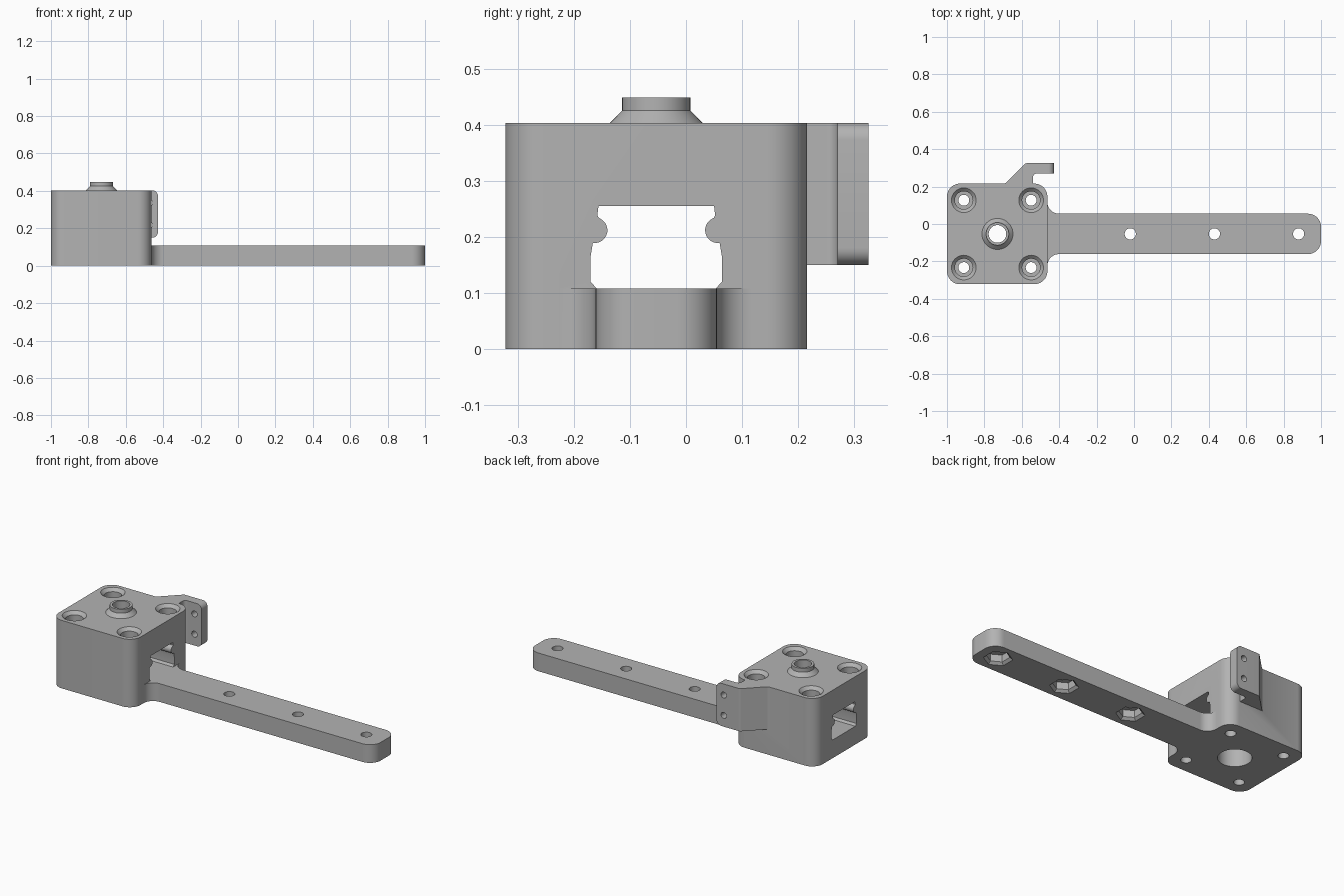
import bpy, bmesh, math
from mathutils import Vector, Matrix

cube = bpy.data.objects.get("Cube")
if cube:
    bpy.data.objects.remove(cube, do_unlink=True)

grey = bpy.data.materials.new("light_grey")
grey.use_nodes = True
GREY = (0.45, 0.45, 0.45, 1)
grey.diffuse_color = GREY
grey.node_tree.nodes["Principled BSDF"].inputs["Base Color"].default_value = GREY

AXIS_Y = -0.053     # centre line of arm, bore and tunnel
HEAD_X = -0.73      # centre of head block
TOP = 0.403
ARM_TOP = 0.108


def finish(name, bm):
    bmesh.ops.recalc_face_normals(bm, faces=bm.faces)
    mesh = bpy.data.meshes.new(name)
    bm.to_mesh(mesh)
    bm.free()
    mesh.materials.append(grey)
    ob = bpy.data.objects.new(name, mesh)
    bpy.context.collection.objects.link(ob)
    return ob


def rounded(corners, steps=10):
    """Outline from (x, y, radius) corners, convex or concave."""
    out = []
    for i, (x, y, r) in enumerate(corners):
        p = Vector((x, y))
        if r == 0:
            out.append(p)
            continue
        a = (Vector(corners[i - 1][:2]) - p).normalized()
        b = (Vector(corners[(i + 1) % len(corners)][:2]) - p).normalized()
        half = a.angle(b) / 2
        centre = p + (a + b).normalized() * r / math.sin(half)
        start = p + a * r / math.tan(half) - centre
        end = p + b * r / math.tan(half) - centre
        turn = math.atan2(start.x * end.y - start.y * end.x, start.dot(end))
        for k in range(steps + 1):
            out.append(centre + Matrix.Rotation(turn * k / steps, 2) @ start)
    return out


def prism(name, outline, low, high, along_x=False):
    bm = bmesh.new()
    place = (lambda u, v, w: (w, u, v)) if along_x else (lambda u, v, w: (u, v, w))
    face = bm.faces.new([bm.verts.new(place(u, v, low)) for u, v in outline])
    ext = bmesh.ops.extrude_face_region(bm, geom=[face])
    moved = [g for g in ext["geom"] if isinstance(g, bmesh.types.BMVert)]
    bmesh.ops.translate(bm, verts=moved, vec=place(0, 0, high - low))
    return finish(name, bm)


def revolve(name, profile, x, y, sides=40, turn=0.0):
    """Solid of revolution from (radius, height) pairs, capped at both ends."""
    bm = bmesh.new()
    angles = [turn + math.tau * i / sides for i in range(sides)]
    rings = [[bm.verts.new((x + r * math.cos(a), y + r * math.sin(a), z))
              for a in angles] for r, z in profile]
    for lo, hi in zip(rings, rings[1:]):
        for i in range(sides):
            j = (i + 1) % sides
            bm.faces.new((lo[i], lo[j], hi[j], hi[i]))
    bm.faces.new(rings[0])
    bm.faces.new(rings[-1])
    return finish(name, bm)


def combine(target, other, operation):
    mod = target.modifiers.new(other.name, "BOOLEAN")
    mod.operation = operation
    mod.solver = "EXACT"
    mod.object = other
    bpy.context.view_layer.objects.active = target
    bpy.ops.object.modifier_apply(modifier=mod.name)
    bpy.data.objects.remove(other, do_unlink=True)


# Head block
L, R, F, B = -1.0, -0.463, -0.322, 0.216
body = prism("head_block_with_arm",
             rounded([(L, F, .07), (R, F, .07), (R, B, .07), (L, B, .07)]), 0, TOP)

# Arm with flared root and rounded tip
half, flare = 0.108, 0.062
lo, hi = AXIS_Y - half, AXIS_Y + half
arm = prism("arm", rounded([
    (-0.6, lo - flare - .001, 0), (R, lo - flare - .001, 0), (R, lo, flare),
    (1, lo, .07), (1, hi, .07),
    (R, hi, flare), (R, hi + flare + .001, 0), (-0.6, hi + flare + .001, 0)]), 0, ARM_TOP)
combine(body, arm, "UNION")

# Side bracket with a rounded tab
bracket = prism("side_bracket", rounded([
    (-0.72, 0.18, 0), (-0.54, 0.18, 0), (-0.54, 0.27, .02), (-0.428, 0.27, 0),
    (-0.428, 0.325, 0), (-0.58, 0.325, .02), (-0.69, B, .02), (-0.72, B - .004, 0)]), 0.15, TOP)
bm = bmesh.new()
bm.from_mesh(bracket.data)
tips = [e for e in bm.edges if all(v.co.x > -0.43 for v in e.verts)
        and abs(e.verts[0].co.z - e.verts[1].co.z) < .001]
bmesh.ops.bevel(bm, geom=tips, offset=.03, segments=8, profile=.5, affect="EDGES")
bm.to_mesh(bracket.data)
bm.free()
combine(body, bracket, "UNION")

# Spout on top
spout = revolve("spout", [(.083, .36), (.083, TOP), (.061, .425), (.061, .448)], HEAD_X, AXIS_Y)
combine(body, spout, "UNION")

# Tunnel with a round rib along each wall
side = [(.106, ARM_TOP), (.117, .12), (.117, .165), (.113, .189)]
side += [(.11 + .023 * math.cos(a), .212 + .023 * math.sin(a))
         for a in (math.radians(-90 - 16 * k) for k in range(11))]
side += [(.105, .238), (.103, .255)]
tunnel = [(AXIS_Y + d, z) for d, z in side] + [(AXIS_Y - d, z) for d, z in reversed(side)]
combine(body, prism("tunnel_cutter", tunnel, -1.1, -0.3, along_x=True), "DIFFERENCE")

# Wide bore below the tunnel, narrow bore through the spout
combine(body, revolve("bore_cutter", [(.09, -.1), (.09, .15)], HEAD_X, AXIS_Y), "DIFFERENCE")
combine(body, revolve("spout_cutter", [(.047, .2), (.047, .5)], HEAD_X, AXIS_Y), "DIFFERENCE")

# Countersunk screw holes in the head corners
for sx in (-1, 1):
    for sy in (-1, 1):
        screw = revolve("screw_cutter", [(.029, -.1), (.029, .3), (.048, .3), (.048, .385),
                                         (.066, TOP), (.066, .5)],
                        HEAD_X + sx * .18, AXIS_Y + sy * .18, 32)
        combine(body, screw, "DIFFERENCE")

# Arm holes with chamfered hexagonal nut pockets underneath
for x in (-0.02, 0.43, 0.88):
    combine(body, revolve("pin_cutter", [(.03, -.1), (.03, .2)], x, AXIS_Y, 32), "DIFFERENCE")
    nut = revolve("nut_cutter", [(.078, -.05), (.078, 0), (.062, .014), (.062, .055)],
                  x, AXIS_Y, 6, math.pi / 6)
    combine(body, nut, "DIFFERENCE")

# Two small holes through the bracket tab
for z in (0.217, 0.337):
    ring = [(-0.475 + .018 * math.cos(a), z + .018 * math.sin(a))
            for a in (math.tau * i / 24 for i in range(24))]
    pin = prism("tab_cutter", ring, -0.4, -0.24)
    pin.data.transform(Matrix.Rotation(math.pi / 2, 4, "X"))
    combine(body, pin, "DIFFERENCE")

bpy.ops.object.select_all(action="DESELECT")
body.select_set(True)
bpy.context.view_layer.objects.active = body
bpy.ops.object.shade_smooth_by_angle(angle=math.radians(30))
